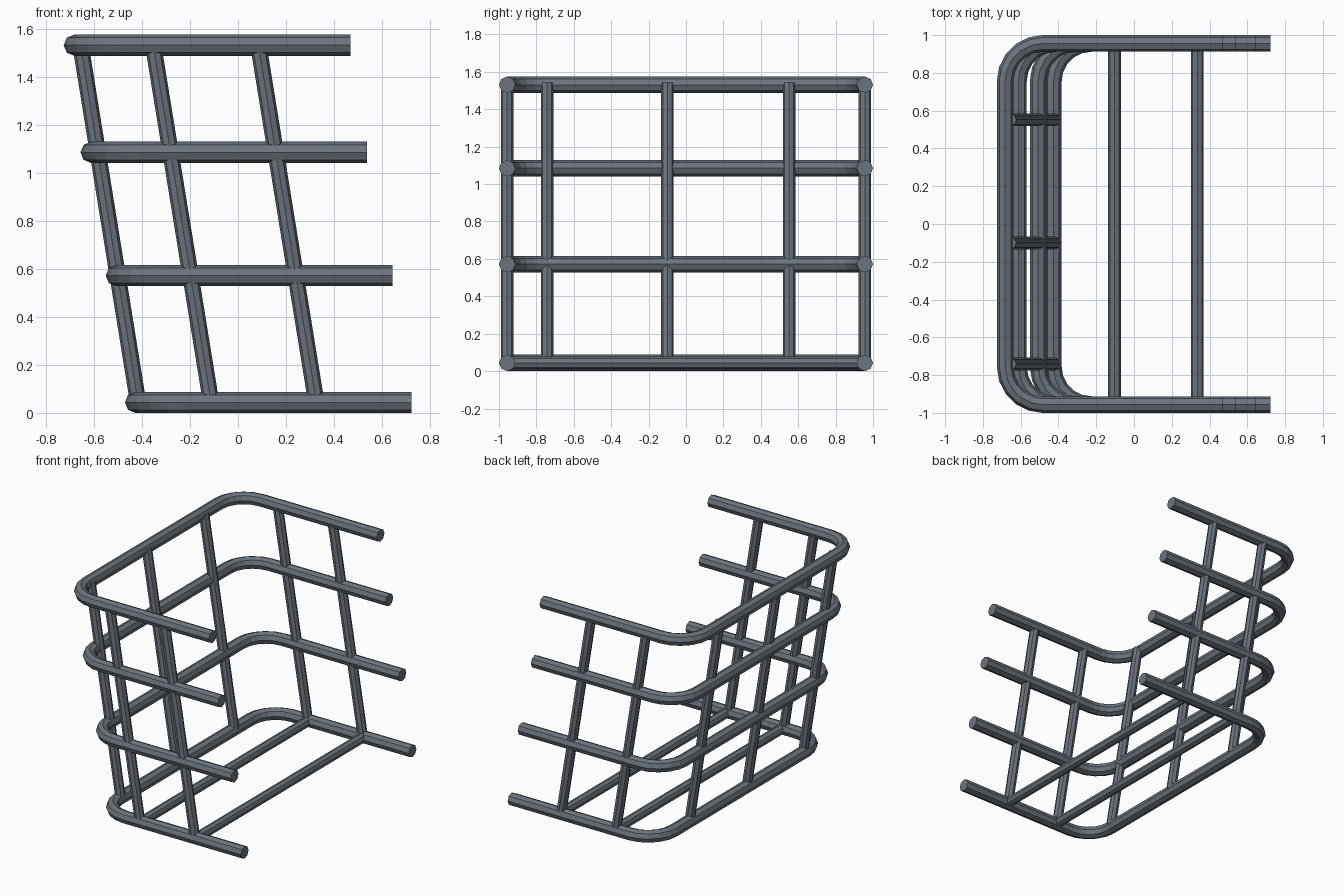
import bpy
from math import sin, cos, pi

cube = bpy.data.objects.get("Cube")
if cube:
    bpy.data.objects.remove(cube, do_unlink=True)

# Painted steel, used on every tube
steel = bpy.data.materials.new("slate_grey_steel")
steel.use_nodes = True
colour = (0.15, 0.175, 0.205, 1)
steel.diffuse_color = colour
steel.node_tree.nodes["Principled BSDF"].inputs["Base Color"].default_value = colour

RAIL_R, BAR_R = 0.044, 0.034
SIDE_Y = 0.956       # centre line of the side runs
BEND = 0.2           # centre line radius of the rail corners
REACH = 1.15         # rail length from the back run to the open end
STEPS = 5            # segments per corner


def tube(name, points, radius):
    """Eight-sided capped tube along a path."""
    curve = bpy.data.curves.new(name, "CURVE")
    curve.dimensions = "3D"
    curve.bevel_depth = radius
    curve.bevel_resolution = 2
    curve.use_fill_caps = True
    spline = curve.splines.new("POLY")
    spline.points.add(len(points) - 1)
    spline.use_smooth = False
    for p, co in zip(spline.points, points):
        p.co = (*co, 1)
    obj = bpy.data.objects.new(name, curve)
    bpy.context.collection.objects.link(obj)
    curve.materials.append(steel)
    bpy.ops.object.select_all(action="DESELECT")
    obj.select_set(True)
    bpy.context.view_layer.objects.active = obj
    bpy.ops.object.convert(target="MESH")


def u_rail(name, back_x, z):
    """U-shaped rail, open towards +x."""
    half = [(back_x + REACH, SIDE_Y, z)]
    for i in range(STEPS + 1):
        a = pi / 2 * (1 + i / STEPS)
        half.append((back_x + BEND + BEND * cos(a),
                     SIDE_Y - BEND + BEND * sin(a), z))
    tube(name, half + [(x, -y, h) for x, y, h in reversed(half)], RAIL_R)


# Four stacked rails, leaning back as they rise
u_rail("bottom_rail", -0.427, RAIL_R)
u_rail("lower_middle_rail", -0.507, 0.572)
u_rail("upper_middle_rail", -0.612, 1.085)
u_rail("top_rail", -0.682, 1.531)

# Slanted uprights along the back
for label, y in (("right", -0.742), ("middle", -0.1), ("left", 0.552)):
    tube(f"back_upright_{label}", [(-0.417, y, 0.05), (-0.657, y, 1.54)], BAR_R)

# Slanted uprights on both sides, and floor bars joining them
for label, x in (("rear", -0.113), ("front", 0.325)):
    for side, y in (("left", SIDE_Y), ("right", -SIDE_Y)):
        tube(f"{side}_{label}_upright",
             [(x, y, 0.05), (x - 0.24, y, 1.53)], BAR_R)
    tube(f"{label}_floor_bar",
         [(x + 0.01, -SIDE_Y, RAIL_R), (x + 0.01, SIDE_Y, RAIL_R)], BAR_R)
